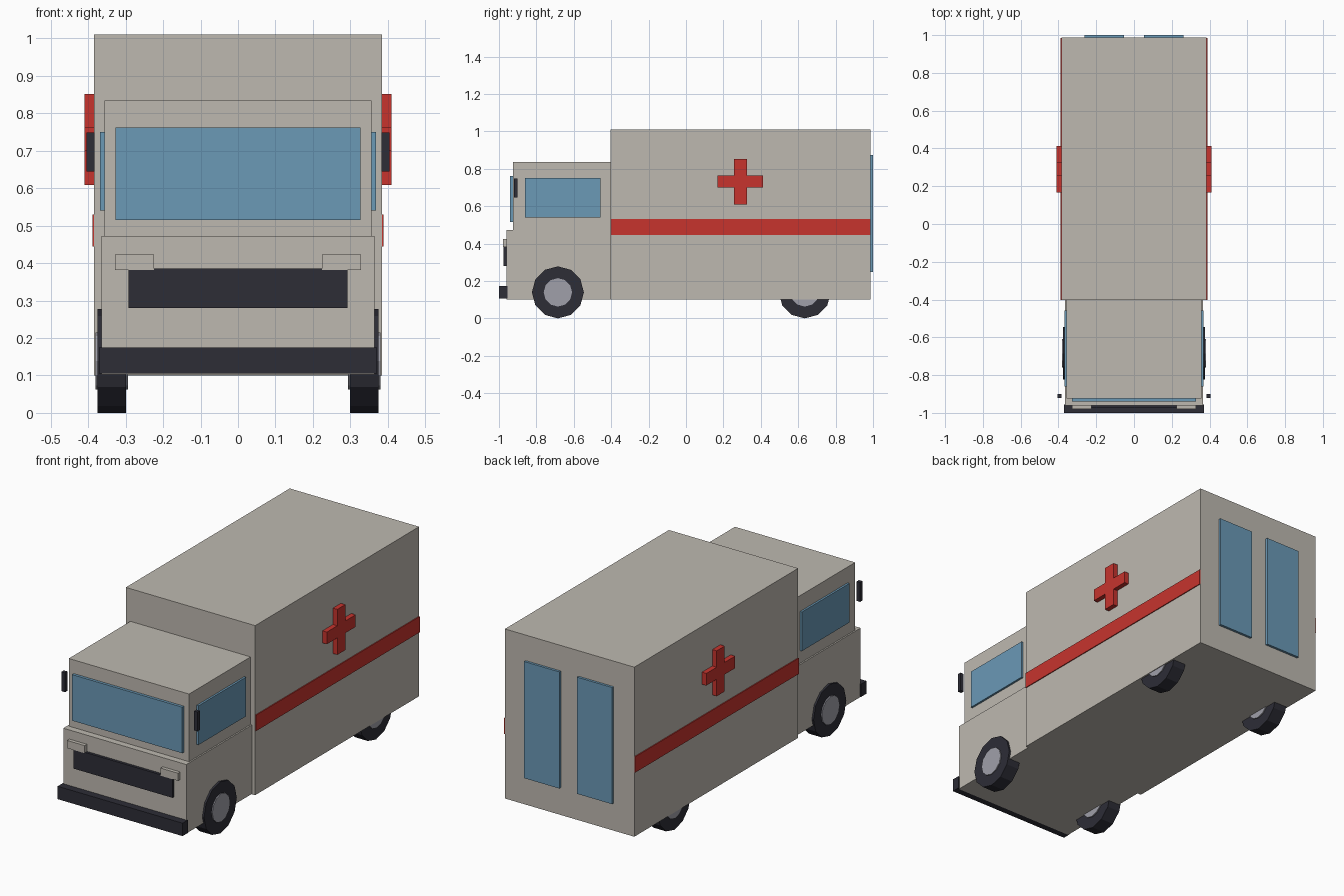
import bpy
import math

cube = bpy.data.objects.get("Cube")
if cube:
    bpy.data.objects.remove(cube, do_unlink=True)


def material(name, r, g, b):
    mat = bpy.data.materials.new(name)
    mat.use_nodes = True
    mat.diffuse_color = (r, g, b, 1)
    mat.node_tree.nodes["Principled BSDF"].inputs["Base Color"].default_value = (r, g, b, 1)
    return mat


beige = material("beige paint", 0.515, 0.485, 0.435)
red = material("red paint", 0.57, 0.034, 0.027)
glass = material("blue glass", 0.145, 0.319, 0.468)
dark = material("dark rubber", 0.026, 0.026, 0.037)
metal = material("grey metal", 0.352, 0.352, 0.402)


def box(name, x, y, z, mat):
    """Box from (low, high) ranges along each axis."""
    ranges = (x, y, z)
    bpy.ops.mesh.primitive_cube_add(size=1, location=[(a + b) / 2 for a, b in ranges])
    obj = bpy.context.object
    obj.name = name
    obj.scale = [b - a for a, b in ranges]
    bpy.ops.object.transform_apply(location=False, rotation=False, scale=True)
    obj.data.materials.append(mat)
    return obj


def pair(name, x, y, z, mat):
    """The same box on the left (+x) and right (-x)."""
    box("left_" + name, x, y, z, mat)
    box("right_" + name, (-x[1], -x[0]), y, z, mat)


def disc(name, x, y, z, radius, width, mat):
    """Twelve-sided cylinder with its axle along x."""
    bpy.ops.mesh.primitive_cylinder_add(vertices=12, radius=radius, depth=width,
                                        location=(x, y, z), rotation=(0, math.pi / 2, 0))
    obj = bpy.context.object
    obj.name = name
    obj.data.materials.append(mat)


# Body
box("rear_body", (-0.384, 0.384), (-0.403, 0.987), (0.1, 1.01), beige)
box("lower_cab", (-0.365, 0.365), (-0.96, -0.4), (0.102, 0.472), beige)
box("upper_cab", (-0.357, 0.357), (-0.925, -0.4), (0.472, 0.835), beige)

# Side stripe wraps through the body, just short of its ends
box("side_stripe", (-0.389, 0.389), (-0.402, 0.986), (0.445, 0.53), red)

# Crosses on both sides
pair("cross_upright", (0.38, 0.41), (0.257, 0.325), (0.608, 0.852), red)
pair("cross_bar", (0.38, 0.4098), (0.168, 0.413), (0.699, 0.764), red)

# Windows
box("windshield", (-0.327, 0.327), (-0.94, -0.92), (0.515, 0.762), glass)
pair("cab_window", (0.35, 0.368), (-0.86, -0.457), (0.54, 0.75), glass)
pair("back_window", (0.052, 0.261), (0.98, 1.0), (0.247, 0.873), glass)

# Front fittings
box("grille", (-0.293, 0.293), (-0.975, -0.95), (0.28, 0.385), dark)
pair("headlight", (0.225, 0.329), (-0.979, -0.95), (0.382, 0.423), beige)
box("bumper", (-0.371, 0.371), (-1.0, -0.955), (0.105, 0.174), dark)
pair("mirror", (0.383, 0.404), (-0.92, -0.9), (0.645, 0.749), dark)

# Wheels
for end, y in (("front", -0.685), ("rear", 0.635)):
    for side, s in (("left", 1), ("right", -1)):
        disc(f"{end}_{side}_tyre", s * 0.337, y, 0.139, 0.139, 0.076, dark)
        disc(f"{end}_{side}_hub", s * 0.337, y, 0.139, 0.076, 0.087, metal)
